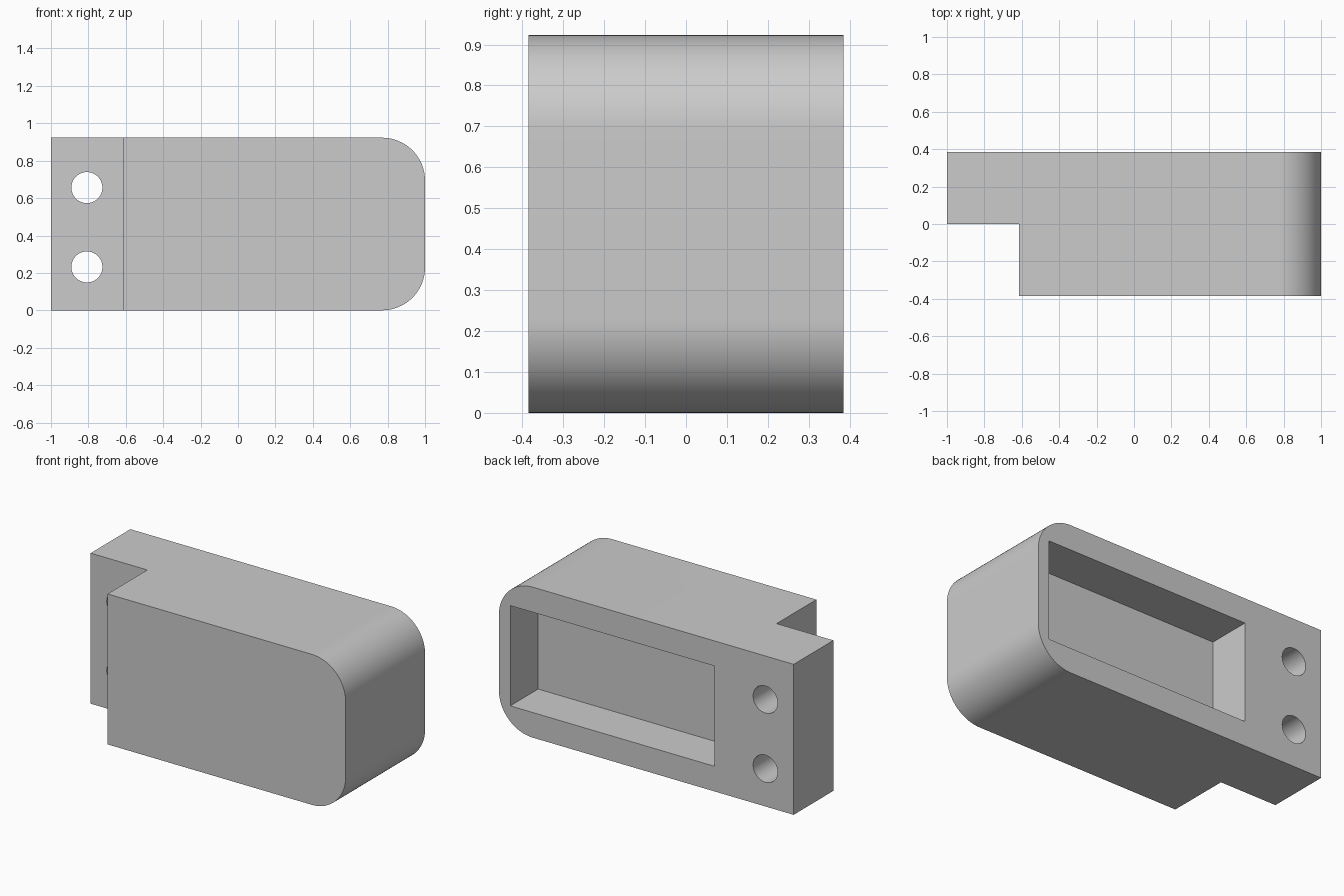
import bpy
import bmesh
from math import cos, sin, pi
from mathutils import Matrix, Vector

cube = bpy.data.objects.get("Cube")
if cube:
    bpy.data.objects.remove(cube, do_unlink=True)

LENGTH, DEPTH, HEIGHT = 2.0, 0.77, 0.923
RADIUS = 0.23

grey = bpy.data.materials.new("light grey")
grey.use_nodes = True
colour = (0.6, 0.6, 0.6, 1)
grey.diffuse_color = colour
grey.node_tree.nodes["Principled BSDF"].inputs["Base Color"].default_value = colour


def add_object(name, bm):
    bmesh.ops.recalc_face_normals(bm, faces=bm.faces)
    mesh = bpy.data.meshes.new(name)
    bm.to_mesh(mesh)
    bm.free()
    obj = bpy.data.objects.new(name, mesh)
    obj.data.materials.append(grey)
    bpy.context.collection.objects.link(obj)
    return obj


def box(name, low, high):
    low, high = Vector(low), Vector(high)
    bm = bmesh.new()
    bmesh.ops.create_cube(bm, size=1, matrix=Matrix.Translation((low + high) / 2)
                          @ Matrix.Diagonal((*(high - low), 1)))
    return add_object(name, bm)


def hole(name, x, z, radius):
    bm = bmesh.new()
    bmesh.ops.create_cone(bm, cap_ends=True, segments=48, radius1=radius, radius2=radius,
                          depth=2, matrix=Matrix.Translation((x, 0, z))
                          @ Matrix.Rotation(pi / 2, 4, "X"))
    return add_object(name, bm)


# Block profile with the two +x corners rounded, extruded front to back
steps = 20
outline = [(-LENGTH / 2, HEIGHT), (-LENGTH / 2, 0)]
for start, z in ((-pi / 2, RADIUS), (0, HEIGHT - RADIUS)):
    for i in range(steps + 1):
        a = start + i / steps * pi / 2
        outline.append((LENGTH / 2 - RADIUS + RADIUS * cos(a), z + RADIUS * sin(a)))
bm = bmesh.new()
face = bm.faces.new([bm.verts.new((x, -DEPTH / 2, z)) for x, z in outline])
extruded = bmesh.ops.extrude_face_region(bm, geom=[face])["geom"]
bmesh.ops.translate(bm, vec=(0, DEPTH, 0),
                    verts=[v for v in extruded if isinstance(v, bmesh.types.BMVert)])
body = add_object("housing_body", bm)

# Front step, rear pocket and two mounting holes
cutters = [
    box("step_cutter", (-1.5, -1, -0.5), (-0.615, 0, 1.5)),
    box("pocket_cutter", (-0.462, DEPTH / 2 - 0.27, 0.154), (0.923, 1, 0.769)),
    hole("lower_hole_cutter", -0.808, 0.232, 0.083),
    hole("upper_hole_cutter", -0.808, 0.656, 0.083),
]
bpy.ops.object.select_all(action="DESELECT")
bpy.context.view_layer.objects.active = body
body.select_set(True)
for cutter in cutters:
    cutter.hide_render = True
    mod = body.modifiers.new(cutter.name, "BOOLEAN")
    mod.operation = "DIFFERENCE"
    mod.solver = "EXACT"
    mod.object = cutter
    bpy.ops.object.modifier_apply(modifier=mod.name)
for cutter in cutters:
    bpy.data.objects.remove(cutter, do_unlink=True)

bpy.ops.object.shade_smooth_by_angle(angle=pi / 6)
